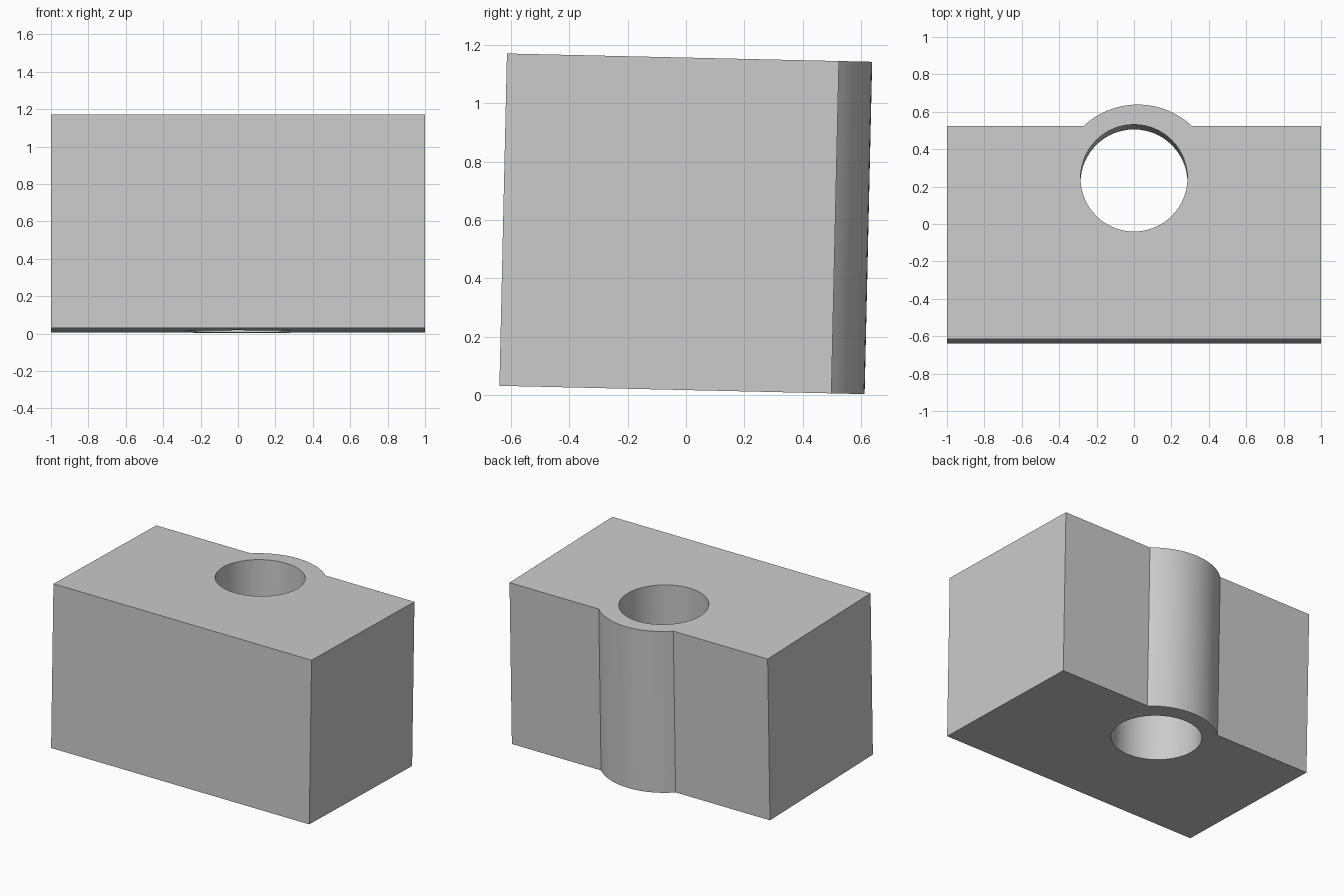
import bpy, bmesh, math
from mathutils import Matrix, Vector

cube = bpy.data.objects.get("Cube")
if cube:
    bpy.data.objects.remove(cube, do_unlink=True)

HEIGHT, DEPTH = 1.14, 1.139
BULGE_X, BULGE_Y, BULGE_R = 0.02, 0.83, 0.423
HOLE_Y, HOLE_R = 0.86, 0.286

grey = bpy.data.materials.new("plain grey")
grey.use_nodes = True
colour = (0.6, 0.6, 0.6, 1)
grey.diffuse_color = colour
grey.node_tree.nodes["Principled BSDF"].inputs["Base Color"].default_value = colour


def prism(name, outline, z0, z1):
    """Extrude a counter-clockwise outline from z0 to z1."""
    bm = bmesh.new()
    face = bm.faces.new([bm.verts.new((x, y, z0)) for x, y in outline])
    top = bmesh.ops.extrude_face_region(bm, geom=[face])["geom"]
    verts = [v for v in top if isinstance(v, bmesh.types.BMVert)]
    bmesh.ops.translate(bm, verts=verts, vec=(0, 0, z1 - z0))
    bmesh.ops.recalc_face_normals(bm, faces=bm.faces)
    mesh = bpy.data.meshes.new(name)
    bm.to_mesh(mesh)
    bm.free()
    mesh.materials.append(grey)
    obj = bpy.data.objects.new(name, mesh)
    bpy.context.collection.objects.link(obj)
    return obj


def arc(cx, cy, r, a0, a1, steps):
    return [(cx + r * math.cos(a0 + (a1 - a0) * i / steps),
             cy + r * math.sin(a0 + (a1 - a0) * i / steps)) for i in range(steps + 1)]


# Block with a rounded rib on its back
start = math.asin((DEPTH - BULGE_Y) / BULGE_R)
outline = [(-1, 0), (1, 0), (1, DEPTH)]
outline += arc(BULGE_X, BULGE_Y, BULGE_R, start, math.pi - start, 24)
outline += [(-1, DEPTH)]
block = prism("block", outline, 0, HEIGHT)

# Round hole through the block
circle = arc(0, HOLE_Y, HOLE_R, 0, math.tau, 64)[:-1]
cutter = prism("hole_cutter", circle, -0.2, HEIGHT + 0.2)
cutter.hide_render = True
cut = block.modifiers.new("hole", 'BOOLEAN')
cut.operation = 'DIFFERENCE'
cut.solver = 'EXACT'
cut.object = cutter
bpy.ops.object.select_all(action='DESELECT')
block.select_set(True)
bpy.context.view_layer.objects.active = block
bpy.ops.object.modifier_apply(modifier=cut.name)
bpy.data.objects.remove(cutter, do_unlink=True)

# Slight backward lean
block.data.transform(Matrix.Translation(Vector((0, -0.64, 0.031)))
                     @ Matrix.Rotation(math.radians(-1.3), 4, 'X'))
bpy.ops.object.shade_smooth_by_angle(angle=math.radians(30))
